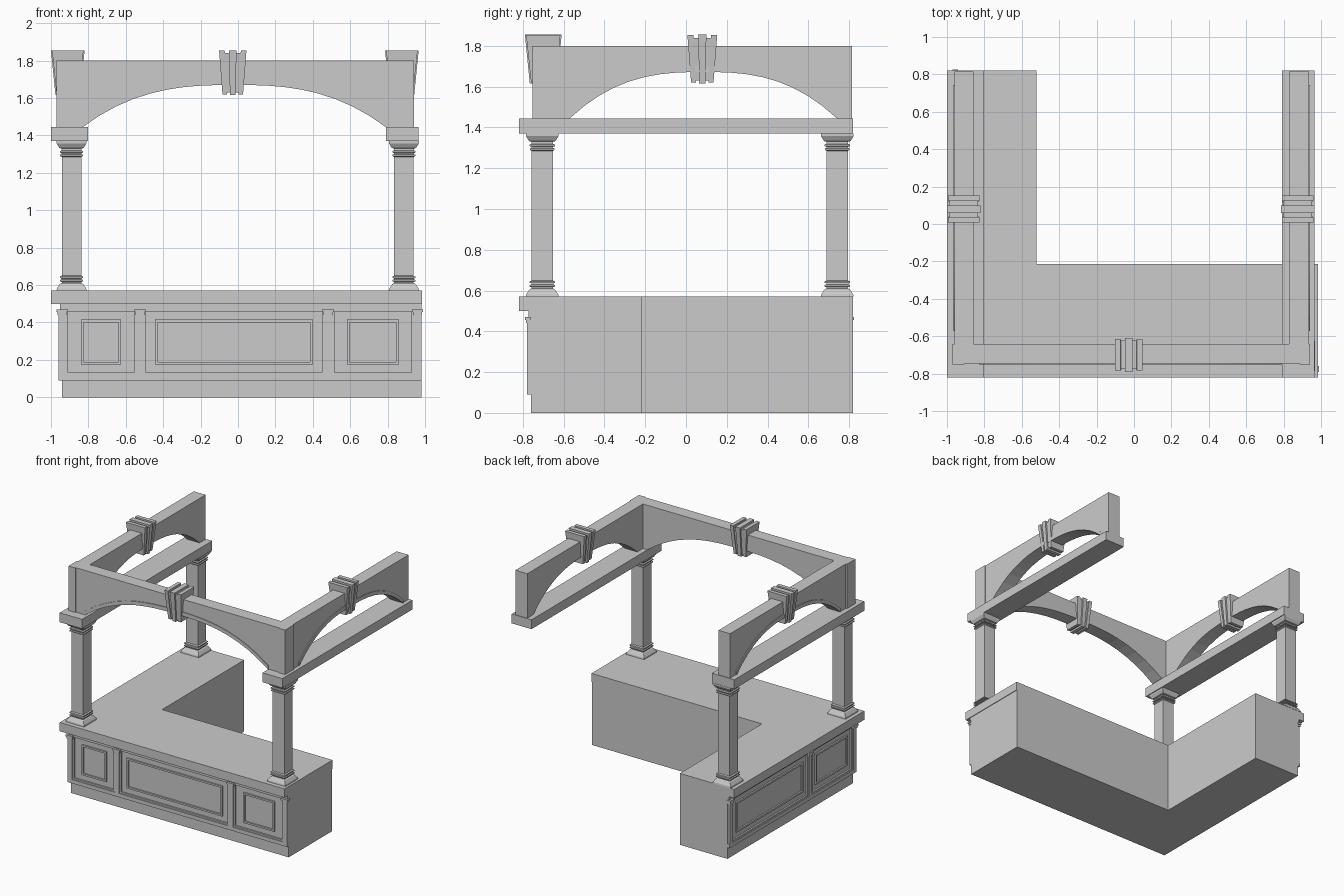
import bpy, bmesh
from mathutils import Vector

if "Cube" in bpy.data.objects:
    bpy.data.objects.remove(bpy.data.objects["Cube"])


def make(name, verts, faces):
    me = bpy.data.meshes.new(name)
    me.from_pydata(verts, [], faces)
    bm = bmesh.new()
    bm.from_mesh(me)
    bmesh.ops.recalc_face_normals(bm, faces=bm.faces)
    bm.to_mesh(me)
    bm.free()
    ob = bpy.data.objects.new(name, me)
    bpy.context.collection.objects.link(ob)
    return ob


def loft(name, rings):
    """Closed skin through rings that have equal point counts."""
    n = len(rings[0])
    faces = [tuple(range(n)), tuple(range((len(rings) - 1) * n, len(rings) * n))]
    for r in range(len(rings) - 1):
        for i in range(n):
            j = (i + 1) % n
            faces.append((r * n + i, r * n + j, (r + 1) * n + j, (r + 1) * n + i))
    return make(name, [p for ring in rings for p in ring], faces)


def rect(x0, x1, y0, y1, z):
    return [(x0, y0, z), (x1, y0, z), (x1, y1, z), (x0, y1, z)]


def box(name, x0, x1, y0, y1, z0, z1):
    return loft(name, [rect(x0, x1, y0, y1, z0), rect(x0, x1, y0, y1, z1)])


def place(side, u, d, z):
    """u runs along the wall, d across it; front wall along x, side wall along y."""
    return (u, d, z) if side == "front" else (d, u, z)


def wall_prism(name, side, profile, d0, d1):
    return loft(name, [[place(side, u, d, z) for u, z in profile] for d in (d0, d1)])


def wall_box(name, side, u0, u1, d0, d1, z0, z1):
    return wall_prism(name, side, [(u0, z0), (u1, z0), (u1, z1), (u0, z1)], d0, d1)


# L-shaped counter body and overhanging top
def ell(x0, x1, y0, z):
    return [(x0, y0, z), (x1, y0, z), (x1, -.215, z), (-.52, -.215, z), (-.52, .82, z), (x0, .82, z)]


loft("counter_body", [ell(-.94, .98, -.76, z) for z in (0, .5)])
loft("counter_top", [ell(-1, .985, -.82, z) for z in (.5, .57)])
loft("counter_bed_board", [ell(-.953, .98, -.773, z) for z in (.47, .5)])


# Panelled faces: bottom rail, pilasters with caps, picture-frame mouldings
def panelling(side, d, start, end, pilasters, insets):
    wall_box(side + "_bottom_rail", side, start, end, d - .02, d, .09, .12)
    for a, b in pilasters:
        wall_box(side + "_pilaster", side, a, b, d - .02, d, .12, .47)
        for grow, out, z0, z1 in ((.004, .025, .44, .455), (.01, .03, .455, .47)):
            wall_box(side + "_pilaster_cap", side, a - grow, b + grow if b < .8 else min(b + grow, .99),
                     d - out, d, z0, z1)
    for i, inset in enumerate(insets):
        a, b = pilasters[i][1], pilasters[i + 1][0]
        for gap, zgap, w, out in ((0, 0, .012, .013), (inset, .055, .014, .012)):
            u0, u1, z0, z1 = a + gap, b - gap, .12 + zgap, .47 - zgap
            for f in ((u0, u1, z0, z0 + w), (u0, u1, z1 - w, z1),
                      (u0, u0 + w, z0 + w, z1 - w), (u1 - w, u1, z0 + w, z1 - w)):
                wall_box(side + "_panel_moulding", side, f[0], f[1], d - out, d, f[2], f[3])


panelling("front", -.76, -.96, .98,
          [(-.96, -.92), (-.545, -.503), (.46, .503), (.94, .98)], [.08, .06, .08])
panelling("left", -.94, -.78, .82,
          [(-.78, -.74), (-.22, -.18), (.78, .815)], [.06, .06])

# Square columns: (half width, height) from counter to beam
COLUMN = [(.08, .57), (.078, .582), (.062, .606), (.052, .61), (.052, .617), (.062, .619), (.062, .627),
          (.054, .63), (.054, .636), (.062, .638), (.062, .645), (.052, .65), (.052, 1.285),
          (.061, 1.29), (.061, 1.297), (.053, 1.3), (.053, 1.306), (.062, 1.308), (.062, 1.316),
          (.053, 1.32), (.053, 1.33), (.065, 1.333), (.08, 1.358), (.08, 1.37)]
for name, cx, cy in (("front_left_column", -.89, -.705), ("front_right_column", .887, -.705),
                     ("back_left_column", -.89, .742)):
    loft(name, [rect(cx - h, cx + h, cy - h, cy + h, z) for h, z in COLUMN])

# Flat side beams
box("left_beam", -1, -.803, -.82, .82, 1.37, 1.445)
box("right_beam", .79, .965, -.82, .82, 1.37, 1.445)


# Arches with a proud band following the curve
def curve(c, half, peak, extra=0):
    pts = []
    for i in range(-9, 10):
        t = i / 9
        z = peak - (peak - 1.445) * abs(t) ** 2.7
        pts.append((c + half * t, z + extra))
    return pts


def arch(name, side, u0, u1, d0, d1, c, half, peak, out):
    under = curve(c, half, peak)
    wall_prism(name, side, [(u0, 1.8), (u0, 1.445)] + under + [(u1, 1.445), (u1, 1.8)], d0, d1)
    band = under + curve(c, half, peak, .03)[::-1]
    edge = d0 if out < 0 else d1
    wall_prism(name + "_band", side, band, edge, edge + .006 * out)


arch("front_arch", "front", -.965, .935, -.745, -.642, -.02, .81, 1.67, -1)
arch("left_arch", "side", -.65, .815, -.96, -.857, .085, .655, 1.672, -1)
arch("right_arch", "side", -.65, .815, .83, .935, .085, .655, 1.672, 1)

# Corner posts standing slightly proud of the arches
box("front_left_post", -.97, -.91, -.752, -.642, 1.445, 1.8)
box("front_right_post", .885, .942, -.752, -.642, 1.445, 1.8)


# Keystones: tapered core with three fanned ribs
def keystone(name, side, c, d):
    parts = [("core", -.06, .06, -.045, .045, .076, .055, 1.63, 1.84),
             ("rib", -.073, -.043, -.055, -.031, .084, .06, 1.62, 1.853),
             ("rib", -.02, .02, -.015, .015, .09, .066, 1.615, 1.855),
             ("rib", .043, .073, .031, .055, .084, .06, 1.62, 1.853)]
    for part, t0, t1, b0, b1, dt, db, z0, z1 in parts:
        loft(name + "_" + part, [
            [place(side, c + u, d + v, z) for u, v in ((a, -w), (b, -w), (b, w), (a, w))]
            for a, b, w, z in ((b0, b1, db, z0), (t0, t1, dt, z1))])


keystone("front_keystone", "front", -.028, -.7)
keystone("left_keystone", "side", .08, -.91)
keystone("right_keystone", "side", .08, .876)
